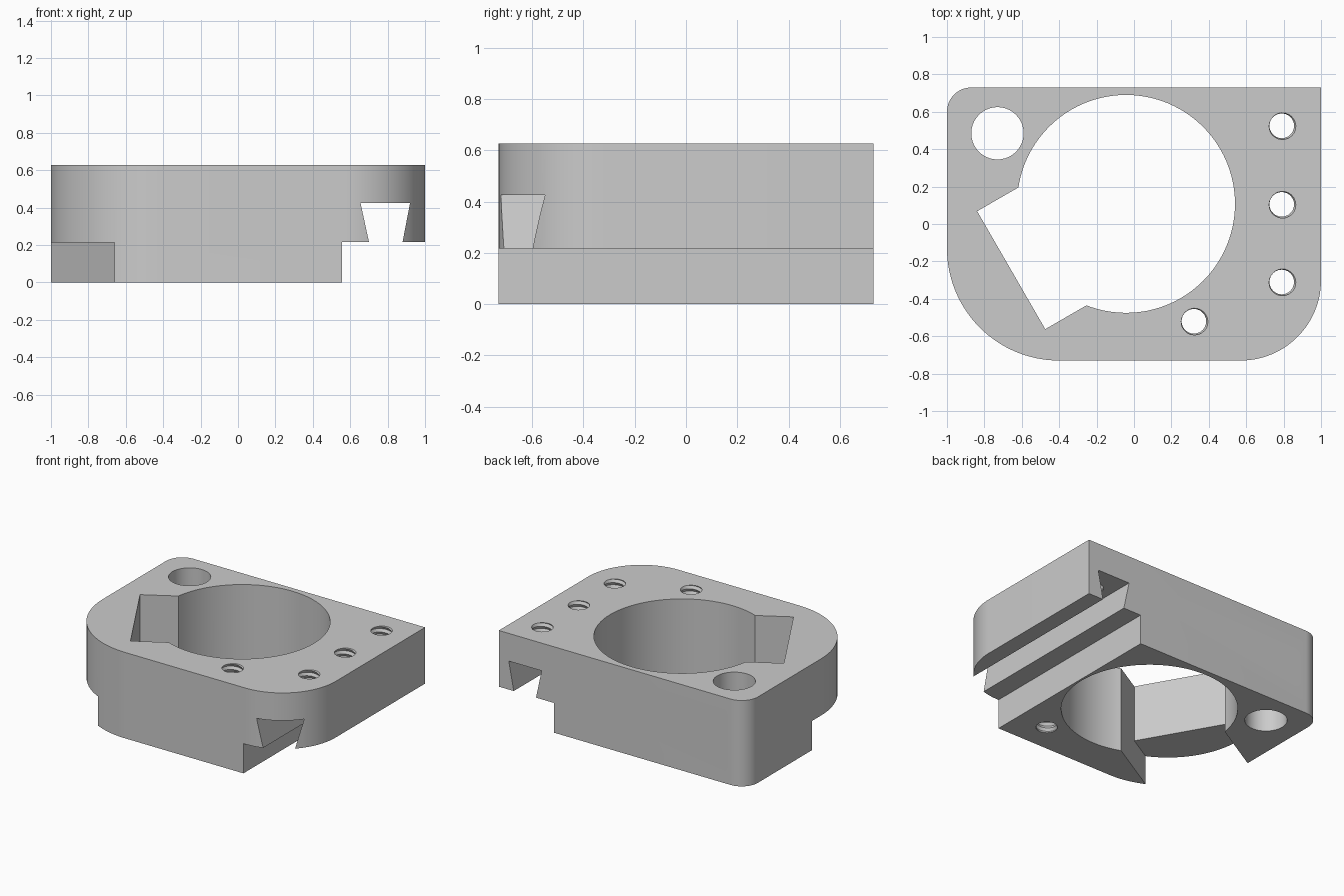
import bpy, bmesh
from math import pi, sin, cos, radians
from mathutils import Matrix, Vector

cube = bpy.data.objects.get("Cube")
if cube:
    bpy.data.objects.remove(cube, do_unlink=True)

HEIGHT = 0.627
BORE = (-0.0425, 0.1075)
BIG_HOLE = (-0.73, 0.485)

grey = bpy.data.materials.new("light grey")
grey.use_nodes = True
grey.diffuse_color = (0.6, 0.6, 0.6, 1)
grey.node_tree.nodes["Principled BSDF"].inputs["Base Color"].default_value = (0.6, 0.6, 0.6, 1)


def finish(name, bm, matrix=Matrix()):
    bmesh.ops.recalc_face_normals(bm, faces=bm.faces)
    bm.transform(matrix)
    mesh = bpy.data.meshes.new(name)
    bm.to_mesh(mesh)
    bm.free()
    mesh.materials.append(grey)
    obj = bpy.data.objects.new(name, mesh)
    bpy.context.collection.objects.link(obj)
    return obj


def prism(name, points, low, high, matrix=Matrix()):
    """Closed outline extruded from low to high."""
    bm = bmesh.new()
    face = bm.faces.new([bm.verts.new((x, y, low)) for x, y in points])
    top = bmesh.ops.extrude_face_region(bm, geom=[face])["geom"]
    verts = [v for v in top if isinstance(v, bmesh.types.BMVert)]
    bmesh.ops.translate(bm, verts=verts, vec=(0, 0, high - low))
    return finish(name, bm, matrix)


def arc(cx, cy, r, start, sweep, n):
    return [(cx + r * cos(start + sweep * i / n), cy + r * sin(start + sweep * i / n))
            for i in range(n + 1)]


def round_hole(name, centre, r, n):
    return prism(name, arc(*centre, r, 0, 2 * pi, n)[:-1], -0.1, 0.8)


def thread(name, length, minor, major, matrix, pitch=0.04, n=24):
    """Helical V thread along local z, closed at both ends."""
    bm = bmesh.new()
    count = int(length / pitch) * n
    inner, outer = [], []
    for k in range(count + 1):
        a, z = 2 * pi * k / n, pitch * k / n
        inner.append(bm.verts.new((minor * cos(a), minor * sin(a), z)))
        outer.append(bm.verts.new((major * cos(a), major * sin(a), z + pitch / 2)))
    for k in range(count):
        bm.faces.new((inner[k], inner[k + 1], outer[k + 1], outer[k]))
        if k < count - n:
            bm.faces.new((outer[k], outer[k + 1], inner[k + n + 1], inner[k + n]))
    bm.faces.new(inner[:n + 1] + [outer[0]])
    bm.faces.new(outer[count - n:] + [inner[count]])
    return finish(name, bm, matrix)


# Main block with a different radius at each corner
outline = (arc(-0.4, -0.13, 0.6, pi, pi / 2, 32)
           + arc(0.57, -0.3, 0.43, -pi / 2, pi / 2, 28)
           + [(1, 0.73)]
           + arc(-0.87, 0.6, 0.13, pi / 2, pi / 2, 14))
block = prism("clamp_block", outline, 0, HEIGHT)

# Side step with dovetail groove, running front to back
rail = [(0.555, -0.1), (1.2, -0.1), (1.2, 0.217), (0.88, 0.217),
        (0.92, 0.425), (0.655, 0.425), (0.70, 0.217), (0.555, 0.217)]
upright = Matrix.Rotation(pi / 2, 4, 'X')
cutters = [prism("rail_cutter", rail, -1, 1, upright)]

# Main bore, large corner hole
cutters.append(round_hole("bore_cutter", BORE, 0.5825, 96))
cutters.append(round_hole("corner_hole_cutter", BIG_HOLE, 0.14, 40))

# Angled slot beside the bore, open to the outside below
slot = [(0, -0.1), (1.4, -0.1), (1.4, 0.213), (0.709, 0.213), (0.709, 0.8), (0, 0.8)]
place = Matrix.Translation((*BORE, 0)) @ Matrix.Rotation(radians(210), 4, 'Z')
cutters.append(prism("slot_cutter", slot, -0.364, 0.364, place @ upright))

# Vertical threaded holes
for x, y in [(0.79, 0.525), (0.79, 0.105), (0.79, -0.31), (0.32, -0.52)]:
    cutters.append(thread("screw_cutter", 0.9, 0.066, 0.077, Matrix.Translation((x, y, -0.11))))

# Threaded cross holes from the back and right side into the corner hole
for axis in 'XY':
    cutters.append(thread("cross_screw_cutter", 0.4, 0.07, 0.083,
                          Matrix.Translation((*BIG_HOLE, HEIGHT / 2))
                          @ Matrix.Rotation(-pi / 2, 4, axis)))

# Cut everything out of the block
bpy.ops.object.select_all(action='DESELECT')
bpy.context.view_layer.objects.active = block
block.select_set(True)
for cutter in cutters:
    cutter.hide_render = True
    mod = block.modifiers.new("cut", 'BOOLEAN')
    mod.operation = 'DIFFERENCE'
    mod.solver = 'EXACT'
    mod.object = cutter
    bpy.ops.object.modifier_apply(modifier=mod.name)
    bpy.data.objects.remove(cutter, do_unlink=True)

bpy.ops.object.shade_smooth_by_angle(angle=radians(25))
